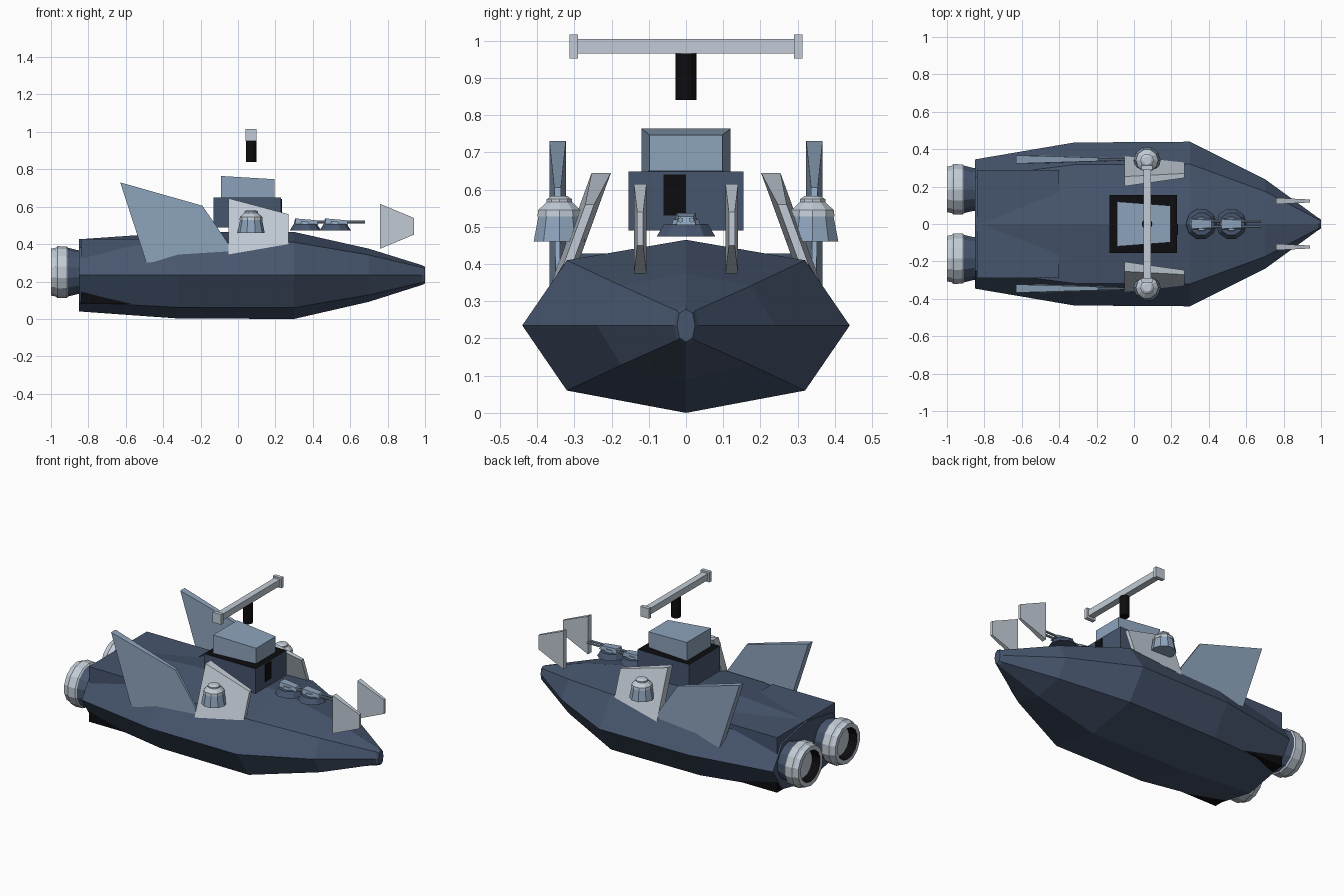
import bpy, bmesh, math
from mathutils import Vector

if "Cube" in bpy.data.objects:
    bpy.data.objects.remove(bpy.data.objects["Cube"])


def material(name, rgb):
    m = bpy.data.materials.new(name)
    m.diffuse_color = (*rgb, 1)
    m.use_nodes = True
    m.node_tree.nodes["Principled BSDF"].inputs["Base Color"].default_value = m.diffuse_color
    return m


NAVY = material("dark_navy", (0.062, 0.092, 0.155))
STEEL = material("steel_blue", (0.27, 0.37, 0.50))
LIGHT = material("light_grey", (0.54, 0.60, 0.67))
BLACK = material("near_black", (0.004, 0.004, 0.005))


def loft(name, rings, mats, rule=None):
    """Skin closed rings of points, cap both ends; rule(face) picks a material."""
    bm = bmesh.new()
    rows = [[bm.verts.new(p) for p in ring] for ring in rings]
    n = len(rows[0])
    for a, b in zip(rows, rows[1:]):
        for i in range(n):
            j = (i + 1) % n
            bm.faces.new((a[i], a[j], b[j], b[i]))
    bm.faces.new(rows[0])
    bm.faces.new(rows[-1])
    bmesh.ops.recalc_face_normals(bm, faces=bm.faces)
    bm.normal_update()
    if rule:
        for f in bm.faces:
            f.material_index = rule(f)
    me = bpy.data.meshes.new(name)
    bm.to_mesh(me)
    bm.free()
    for m in mats:
        me.materials.append(m)
    ob = bpy.data.objects.new(name, me)
    bpy.context.collection.objects.link(ob)
    return ob


def box(name, x, y, z, mats, rule=None):
    rings = [[(px, y[0], z[0]), (px, y[1], z[0]), (px, y[1], z[1]), (px, y[0], z[1])] for px in x]
    return loft(name, rings, mats, rule)


def lathe(name, profile, sides, loc, mats, axis="z", rule=None, turn=0.0):
    """profile: (radius, position along axis)."""
    rings = []
    for r, h in profile:
        ring = []
        for i in range(sides):
            a = 2 * math.pi * i / sides + turn
            u, v = r * math.cos(a), r * math.sin(a)
            p = Vector((u, v, h)) if axis == "z" else Vector((h, v, u))
            ring.append(p + Vector(loc))
        rings.append(ring)
    return loft(name, rings, mats, rule)


def plate(name, pts, ycentre, mat):
    """pts: (x, z, half thickness); ycentre(z) gives the plate's mid plane."""
    rings = [[(x, ycentre(z) + s * t, z) for x, z, t in pts] for s in (-1, 1)]
    return loft(name, rings, [mat])


# Hull: one eight-sided section scaled along x
section = [(0, 0.23), (0.32, 0.175), (0.44, 0), (0.32, -0.175),
           (0, -0.235), (-0.32, -0.175), (-0.44, 0), (-0.32, 0.175)]
stations = [(-0.85, 0.785, 0.83), (-0.32, 0.99, 0.99), (0.30, 1, 1),
            (0.70, 0.545, 0.61), (0.985, 0.075, 0.225), (1.0, 0.055, 0.19)]
loft("hull", [[(x, y * sy, 0.235 + z * sz) for y, z in section] for x, sy, sz in stations], [NAVY])

# Engine block whose corners break through the rear hull
box("engine_block_upper", (-0.84, -0.4), (-0.29, 0.29), (0.2, 0.428), [NAVY])
box("engine_block_lower", (-0.84, -0.4), (-0.29, 0.29), (0.08, 0.2), [BLACK])

# Bridge with dark top and dark window band, sloped cabin above
box("bridge", (-0.13, 0.23), (-0.155, 0.155), (0.49, 0.648), [NAVY, BLACK],
    lambda f: 1 if abs(f.normal.z) > 0.9 else 0)
box("bridge_window", (0.23, 0.234), (-0.06, 0.0), (0.53, 0.64), [BLACK])
loft("cabin", [[(x, -w, lo), (x, w, lo), (x, w, hi), (x, -w, hi)]
               for x, w, lo, hi in ((-0.09, 0.12, 0.644, 0.764), (0.195, 0.098, 0.65, 0.747))], [STEEL])

# Radar mast and crossbar
lathe("radar_mast", [(0.028, 0.84), (0.028, 0.966)], 12, (0.07, 0, 0), [BLACK])
box("radar_bar", (0.05, 0.09), (-0.295, 0.295), (0.965, 1.005), [LIGHT])

# Two gun turrets on the foredeck
for k, cx in enumerate((0.36, 0.52)):
    lathe(f"gun_base_{k}", [(0.083, 0.474), (0.062, 0.507)], 10, (cx, 0, 0), [NAVY])
    loft(f"gun_house_{k}", [
        [(cx - 0.055, -0.03, 0.505), (cx + 0.07, -0.026, 0.505), (cx + 0.07, 0.026, 0.505),
         (cx - 0.055, 0.03, 0.505), (cx - 0.062, 0, 0.505)],
        [(cx - 0.05, -0.026, 0.537), (cx + 0.055, -0.02, 0.528), (cx + 0.055, 0.02, 0.528),
         (cx - 0.05, 0.026, 0.537), (cx - 0.055, 0, 0.537)]], [STEEL])
    lathe(f"gun_collar_{k}", [(0.042, 0.5), (0.036, 0.52)], 10, (cx, 0, 0), [STEEL])
    for s in (-1, 1):
        lathe(f"gun_barrel_{k}_{s}", [(0.007, cx + 0.05), (0.007, cx + 0.16)], 8,
              (0, s * 0.015, 0.518), [STEEL], axis="x")

# Mirrored parts
for s, side in ((-1, "right"), (1, "left")):
    box(f"radar_cap_{side}", (0.04, 0.1), sorted((s * 0.29, s * 0.313)), (0.952, 1.016), [LIGHT])

    # Swept rear fin, thick at the trailing edge
    plate(f"rear_fin_{side}", [(-0.63, 0.73, 0.022), (-0.19, 0.605, 0.009), (-0.05, 0.40, 0.006),
                               (-0.05, 0.35, 0.006), (-0.49, 0.30, 0.022)],
          lambda z: s * 0.345, STEEL)

    # Leaning side shield
    plate(f"side_shield_{side}", [(-0.05, 0.645, 0.026), (0.27, 0.56, 0.012),
                                  (0.27, 0.40, 0.012), (-0.05, 0.345, 0.026)],
          lambda z: s * (0.232 + (0.633 - z) * 0.364), LIGHT)

    # Small nose fin
    plate(f"nose_fin_{side}", [(0.76, 0.615, 0.017), (0.94, 0.54, 0.008),
                               (0.94, 0.45, 0.008), (0.76, 0.375, 0.017)],
          lambda z: s * 0.123, LIGHT)

    # Side turret: steel drum with a light dome
    at = (0.07, s * 0.34, 0)
    lathe(f"side_turret_{side}", [(0.073, 0.46), (0.058, 0.535)], 10, at, [STEEL])
    lathe(f"side_turret_dome_{side}", [(0.062, 0.528), (0.060, 0.545), (0.036, 0.566),
                                       (0.036, 0.574), (0.022, 0.583)], 10, at, [LIGHT])

    # Engine with light nozzle ring, black throat and grey disc
    lathe(f"engine_{side}", [(0.112, -0.80), (0.118, -0.86), (0.13, -0.908), (0.137, -0.915),
                             (0.139, -0.965), (0.130, -0.975), (0.125, -1.0), (0.098, -1.0), (0.088, -0.95)],
          14, (0, s * 0.185, 0.25), [NAVY, LIGHT, BLACK], axis="x",
          rule=lambda f: (1 if len(f.verts) > 4 and f.calc_center_median().x < -0.9 else
                          2 if f.calc_center_median().x < -0.96 and f.normal.x > -0.95 and
                          f.normal.dot(f.calc_center_median() - Vector((0, s * 0.185, 0.25))
                                       - Vector((f.calc_center_median().x, 0, 0))) < 0
                          else 1 if f.calc_center_median().x < -0.908 else 0))
